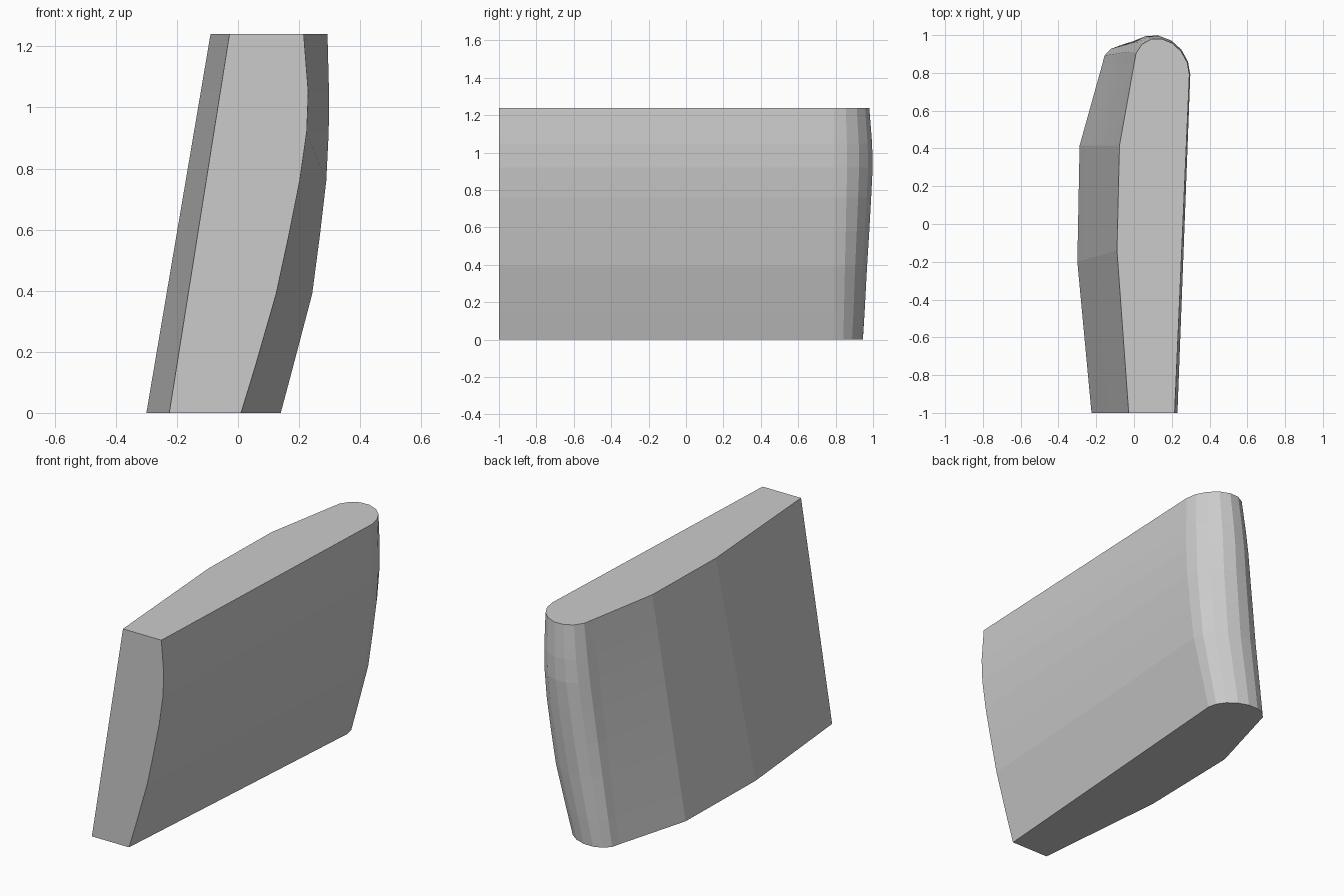
import bpy, bmesh, math

if "Cube" in bpy.data.objects:
    bpy.data.objects.remove(bpy.data.objects["Cube"])

grey = bpy.data.materials.new("plain grey")
grey.diffuse_color = (0.6, 0.6, 0.6, 1)
grey.use_nodes = True
grey.node_tree.nodes["Principled BSDF"].inputs["Base Color"].default_value = grey.diffuse_color

HEIGHT = 1.24
TIP_STEPS = 8

# Levels: z, right edge at the front, right edge at the back, rear tip y
LEVELS = [
    (0.00, 0.010, 0.140, 0.945),
    (0.15, 0.056, 0.180, 0.955),
    (0.39, 0.125, 0.243, 0.968),
    (0.58, 0.166, 0.268, 0.980),
    (0.76, 0.202, 0.289, 0.990),
    (0.92, 0.225, 0.297, 0.998),
    (1.05, 0.230, 0.298, 0.995),
    (HEIGHT, 0.215, 0.293, 0.980),
]


def lerp(a, b, t):
    return a + (b - a) * t


def section(z, right_front, right_back, tip):
    """Outline from the front left corner, round the back, to the front right."""
    t = z / HEIGHT
    left = [(lerp(-0.225, -0.028, t), -1.0),
            (lerp(-0.300, -0.090, t), lerp(-0.20, -0.14, t)),
            (lerp(-0.288, -0.077, t), 0.415)]
    x0, y0 = lerp(-0.168, 0.0, t), 0.845
    x1, y1 = right_back, 0.79
    pts = left
    # Rounded rear end
    for i in range(TIP_STEPS + 1):
        s = i / TIP_STEPS
        a = math.pi * s
        base = lerp(y0, y1, (1 - math.cos(a)) / 2)
        pts.append((lerp(x0, x1, (1 - math.cos(a)) / 2),
                    base + (tip - (y0 + y1) / 2) * math.sin(a)))
    pts.append((right_front, -1.0))
    return [(x, y, z) for x, y in pts]


# Curved block lofted through the levels
bm = bmesh.new()
rings = [[bm.verts.new(p) for p in section(*lv)] for lv in LEVELS]
n = len(rings[0])
for lo, hi in zip(rings, rings[1:]):
    for i in range(n):
        j = (i + 1) % n
        bm.faces.new((lo[i], lo[j], hi[j], hi[i]))
bm.faces.new(rings[0])
bm.faces.new(rings[-1])
bmesh.ops.recalc_face_normals(bm, faces=bm.faces)

mesh = bpy.data.meshes.new("curved_block")
bm.to_mesh(mesh)
bm.free()
mesh.materials.append(grey)
block = bpy.data.objects.new("curved_block", mesh)
bpy.context.collection.objects.link(block)
